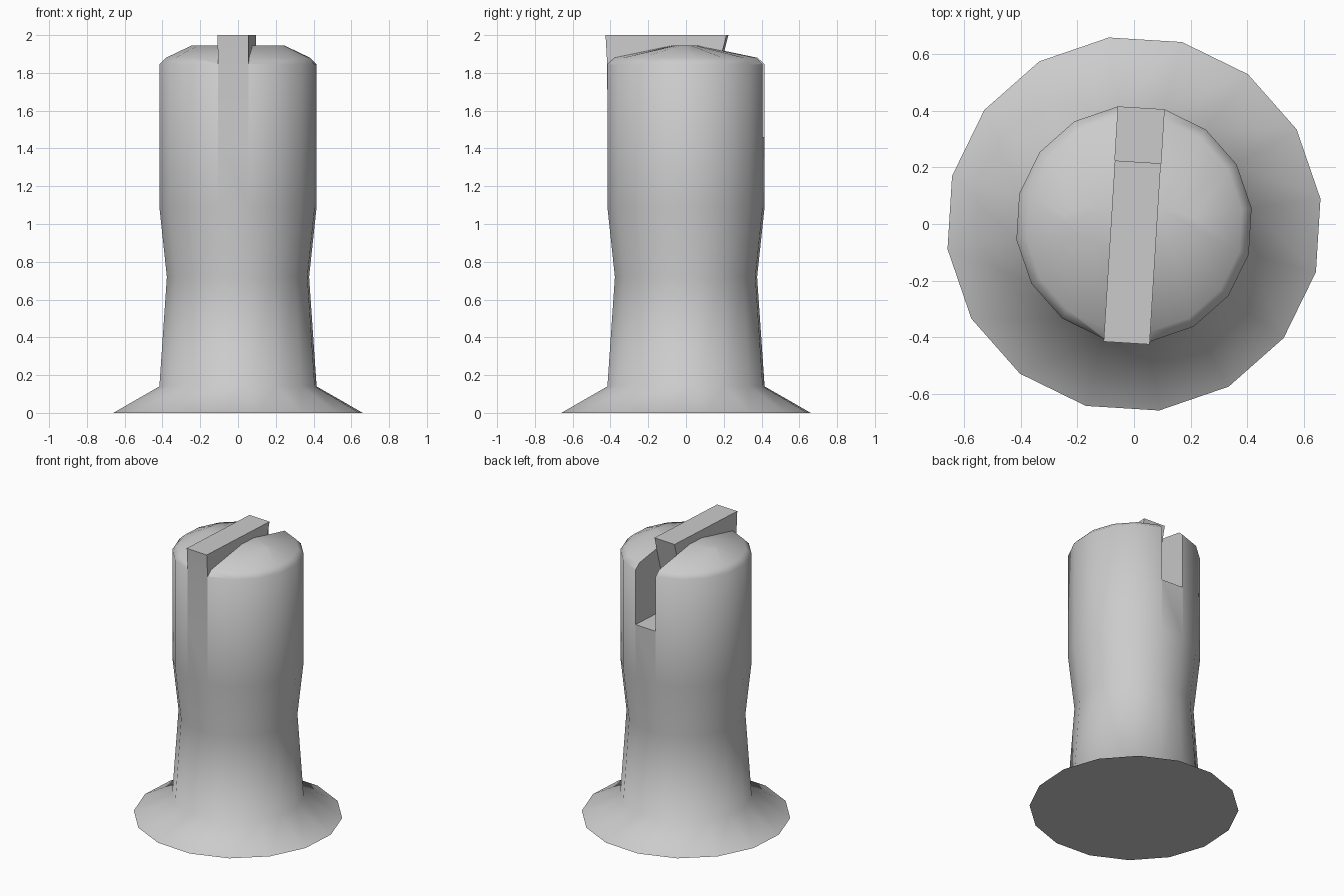
import bpy, bmesh, math
from mathutils import Matrix

if "Cube" in bpy.data.objects:
    bpy.data.objects.remove(bpy.data.objects["Cube"])

SIDES = 16
TWIST = Matrix.Rotation(math.radians(-3.55), 4, 'Z')   # whole part is turned slightly
HALF = 0.0815                                          # half width of slot / key


def ring(bm, rx, ry, z):
    return [bm.verts.new((rx * math.cos(a), ry * math.sin(a), z))
            for a in (2 * math.pi * (i + 0.5) / SIDES for i in range(SIDES))]


def finish(bm, name):
    bmesh.ops.recalc_face_normals(bm, faces=bm.faces)
    bmesh.ops.transform(bm, matrix=TWIST, verts=bm.verts)
    me = bpy.data.meshes.new(name)
    bm.to_mesh(me)
    bm.free()
    ob = bpy.data.objects.new(name, me)
    bpy.context.collection.objects.link(ob)
    return ob


def prism(name, outline, half):
    """Extrude a (y, z) side outline across x."""
    bm = bmesh.new()
    a = [bm.verts.new((-half, y, z)) for y, z in outline]
    b = [bm.verts.new((half, y, z)) for y, z in outline]
    n = len(outline)
    bm.faces.new(a)
    bm.faces.new(b[::-1])
    for i in range(n):
        j = (i + 1) % n
        bm.faces.new((a[i], a[j], b[j], b[i]))
    return finish(bm, name)


def smooth(ob, angle):
    bpy.ops.object.select_all(action='DESELECT')
    ob.select_set(True)
    bpy.context.view_layer.objects.active = ob
    bpy.ops.object.shade_smooth_by_angle(angle=math.radians(angle))


# Flanged body: waisted shaft with a crowned top that has a ridge along x
bm = bmesh.new()
profile = [(0.44, 0.44, 0), (0.666, 0.666, 0), (0.42, 0.42, 0.14),
           (0.38, 0.38, 0.72), (0.42, 0.42, 1.09), (0.42, 0.42, 1.845),
           (0.385, 0.385, 1.88), (0.25, 0.07, 1.945)]
rings = [ring(bm, *p) for p in profile]
for lo, hi in zip(rings, rings[1:]):
    for i in range(SIDES):
        j = (i + 1) % SIDES
        bm.faces.new((lo[i], lo[j], hi[j], hi[i]))
bm.faces.new(rings[0][::-1])
bm.faces.new(rings[-1])
body = finish(bm, "flanged_body")

# Slot across the top of the body
cutter = prism("slot_cutter", [(-0.6, 1.46), (0.6, 1.46), (0.6, 2.3), (-0.6, 2.3)], HALF)
cutter.hide_render = True
mod = body.modifiers.new("slot", 'BOOLEAN')
mod.operation = 'DIFFERENCE'
mod.solver = 'EXACT'
mod.object = cutter
bpy.context.view_layer.objects.active = body
bpy.ops.object.modifier_apply(modifier=mod.name)
bpy.data.objects.remove(cutter)
smooth(body, 62)

# Raised key filling the front of the slot, with a raked back end
key = prism("slot_key", [(-0.412, 1.46), (0.08, 1.46), (0.22, 2.0),
                         (-0.422, 2.0), (-0.413, 1.845)], HALF)
smooth(key, 30)
